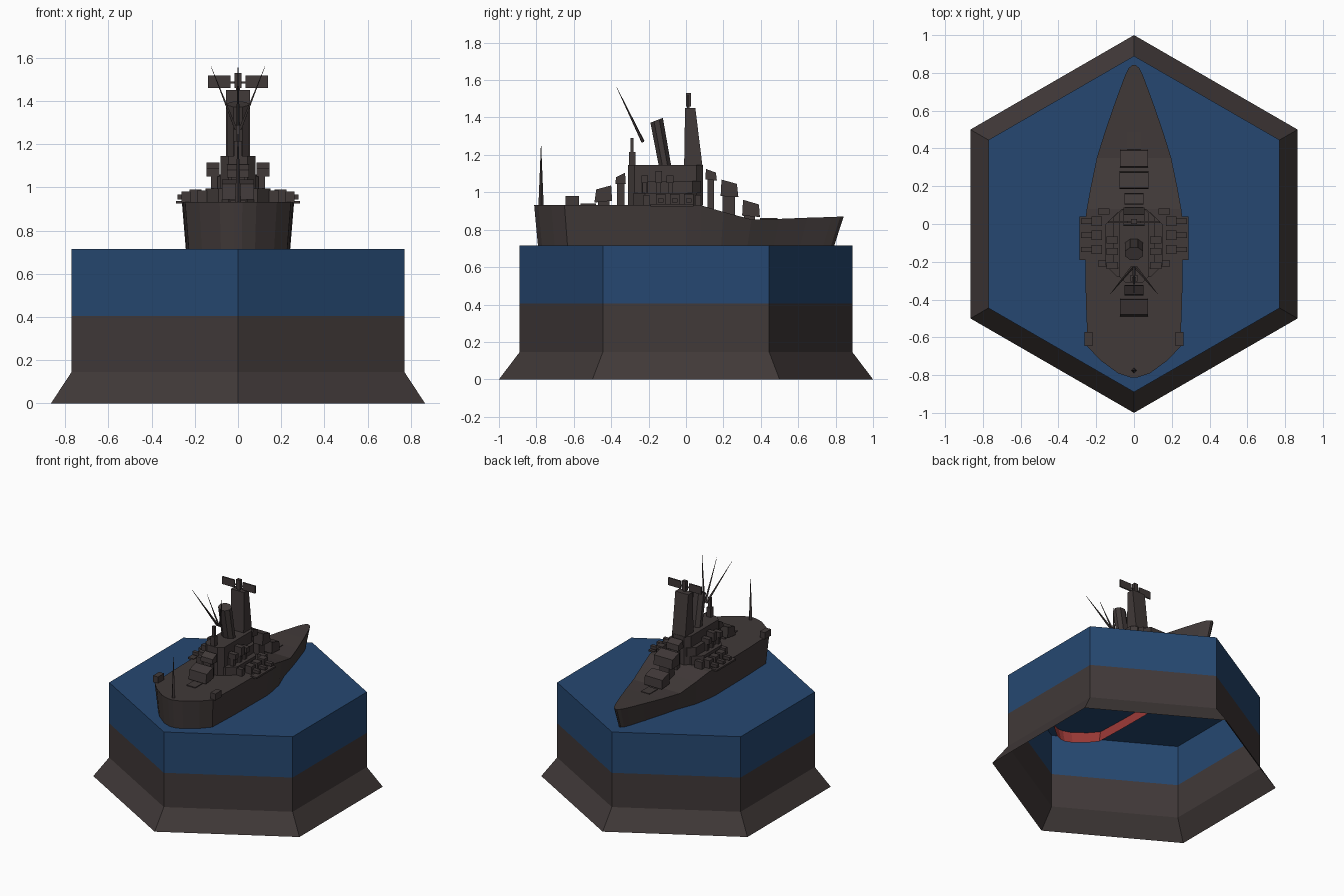
import bpy, bmesh, math
from mathutils import Vector

if "Cube" in bpy.data.objects:
    bpy.data.objects.remove(bpy.data.objects["Cube"])


def material(name, rgb):
    m = bpy.data.materials.new(name)
    m.diffuse_color = (*rgb, 1)
    m.use_nodes = True
    m.node_tree.nodes["Principled BSDF"].inputs["Base Color"].default_value = m.diffuse_color
    return m


GREY = material("dark grey", (0.052, 0.041, 0.040))
BLUE = material("sea blue", (0.019, 0.064, 0.165))
RED = material("hull red", (0.33, 0.042, 0.038))


def finish(name, bm, mats=(GREY,), rule=None):
    bmesh.ops.recalc_face_normals(bm, faces=bm.faces[:])
    if rule:
        for f in bm.faces:
            f.material_index = rule(f.calc_center_median())
    me = bpy.data.meshes.new(name)
    bm.to_mesh(me)
    bm.free()
    for m in mats:
        me.materials.append(m)
    ob = bpy.data.objects.new(name, me)
    bpy.context.collection.objects.link(ob)
    return ob


def loft(name, rings):
    """Closed solid through rings of equal point count."""
    bm = bmesh.new()
    vs = [[bm.verts.new(p) for p in r] for r in rings]
    n = len(rings[0])
    for a, b in zip(vs, vs[1:]):
        for i in range(n):
            j = (i + 1) % n
            bm.faces.new((a[i], a[j], b[j], b[i]))
    bm.faces.new(vs[0])
    bm.faces.new(vs[-1])
    return finish(name, bm)


def box(name, x0, x1, y0, y1, z0, z1):
    return loft(name, [[(x0, y0, z), (x1, y0, z), (x1, y1, z), (x0, y1, z)] for z in (z0, z1)])


def prism(name, profile, w0, w1=None):
    """(y, z) profile extruded across x; -w0..w0 or w0..w1."""
    a, b = (-w0, w0) if w1 is None else (w0, w1)
    return loft(name, [[(x, y, z) for y, z in profile] for x in (a, b)])


def rod(name, p, q, r0, r1, sides=6):
    p, q = Vector(p), Vector(q)
    rot = (q - p).to_track_quat('Z', 'Y')
    ring = lambda c, r: [c + rot @ Vector((r * math.cos(t), r * math.sin(t), 0))
                         for t in (2 * math.pi * i / sides for i in range(sides))]
    return loft(name, [ring(p, r0), ring(q, r1)])


# Hexagonal plinth: hollow shell, blue above, grey below, open underneath
bm = bmesh.new()
rings = [[bm.verts.new((r * math.sin(i * math.pi / 3), r * math.cos(i * math.pi / 3), z))
          for i in range(6)] for r, z in ((1, 0), (0.89, 0.145), (0.89, 0.405), (0.89, 0.715))]
for a, b in zip(rings, rings[1:]):
    for i in range(6):
        j = (i + 1) % 6
        bm.faces.new((a[i], a[j], b[j], b[i]))
bm.faces.new(rings[-1])
finish("sea_plinth", bm, (GREY, BLUE), lambda c: 1 if c.z > 0.405 else 0)

# Hull: stations of (y, half width, deck height), red below water, open bottom
stations = [(-0.812, 0.02, 0.933), (-0.79, 0.085, 0.933), (-0.72, 0.18, 0.933), (-0.65, 0.245, 0.933),
            (-0.4, 0.255, 0.933), (0.0, 0.26, 0.933), (0.08, 0.25, 0.93), (0.2, 0.228, 0.895),
            (0.35, 0.197, 0.855), (0.5, 0.15, 0.858), (0.65, 0.098, 0.864), (0.78, 0.05, 0.868),
            (0.825, 0.028, 0.87), (0.843, 0.008, 0.87)]
bm = bmesh.new()
grid = []
for y, w, z in stations:
    sy = 0.94 if y > 0 else 0.975
    fine = 0.93 if y < 0.3 else 0.8
    levels = [(w, y, z), (w * fine, y * sy, 0.715), (w * fine * 0.88, y * sy * 0.97, 0.62)]
    grid.append([[bm.verts.new((s * a, b, c)) for a, b, c in levels] for s in (-1, 1)])
for a, b in zip(grid, grid[1:]):
    bm.faces.new((a[0][0], a[1][0], b[1][0], b[0][0]))
    for s in (0, 1):
        for k in (0, 1):
            bm.faces.new((a[s][k], b[s][k], b[s][k + 1], a[s][k + 1]))
for e in (grid[0], grid[-1]):
    for k in (0, 1):
        bm.faces.new((e[0][k], e[1][k], e[1][k + 1], e[0][k + 1]))
finish("hull", bm, (GREY, RED), lambda c: 1 if c.z < 0.71 else 0)

# Main gun turrets on barbettes
prism("bow_turret_low", [(0.30, 0.875), (0.395, 0.868), (0.39, 0.935), (0.305, 0.96)], 0.073)
prism("bow_turret_mid", [(0.185, 0.98), (0.28, 0.975), (0.272, 1.045), (0.19, 1.068)], 0.077)
prism("bow_turret_high", [(0.103, 1.07), (0.165, 1.062), (0.16, 1.105), (0.107, 1.125)], 0.05)
prism("stern_turret", [(-0.49, 0.945), (-0.395, 0.955), (-0.40, 1.037), (-0.48, 1.015)], 0.073)
prism("stern_turret_high", [(-0.378, 1.045), (-0.322, 1.045), (-0.326, 1.105), (-0.374, 1.08)], 0.05)
box("low_barbette", -0.04, 0.04, 0.31, 0.37, 0.85, 0.88)
box("mid_barbette", -0.04, 0.04, 0.195, 0.262, 0.86, 0.985)
box("high_barbette", -0.03, 0.03, 0.115, 0.15, 0.90, 1.07)
box("stern_barbette", -0.04, 0.04, -0.47, -0.41, 0.93, 0.96)
box("stern_high_barbette", -0.03, 0.03, -0.37, -0.33, 0.93, 1.05)
box("bow_deck_plate", -0.037, 0.037, 0.395, 0.49, 0.855, 0.862)
box("stern_deck_plate", -0.037, 0.037, -0.565, -0.48, 0.932, 0.939)

# Superstructure: wide lower house and narrow upper house, both chamfered
def house(name, w, y0, y1, c, z0, z1):
    out = [(w, y0 + c), (w, y1 - c), (w - c, y1), (c - w, y1),
           (-w, y1 - c), (-w, y0 + c), (c - w, y0), (w - c, y0)]
    loft(name, [[(x, y, z) for x, y in out] for z in (z0, z1)])


house("lower_house", 0.15, -0.28, 0.06, 0.06, 0.93, 0.995)
house("middle_house", 0.11, -0.25, 0.08, 0.045, 0.995, 1.06)
house("upper_house", 0.08, -0.31, 0.09, 0.035, 0.93, 1.145)

# Side gun batteries, sponsons and stern lockers, on both sides
for s, side in ((1, "right"), (-1, "left")):
    prism(f"{side}_sponson", [(-0.19, 0.925), (0.04, 0.925), (0.04, 0.938), (-0.19, 0.938)], s * 0.24, s * 0.288)
    for i, y in enumerate((0.015, -0.06, -0.135)):
        box(f"{side}_gun_house_{i}", s * 0.17, s * 0.225, y - 0.025, y + 0.025, 0.93, 0.99)
        box(f"{side}_gun_barrel_{i}", s * 0.22, s * 0.28, y - 0.014, y + 0.014, 0.945, 0.968)
    for i, y in enumerate((-0.22, -0.145, -0.085)):
        box(f"{side}_upper_gun_{i}", s * 0.085, s * 0.145, y - 0.018, y + 0.018, 1.05, 1.115 if i == 1 else 1.09)
        box(f"{side}_upper_gun_base_{i}", s * 0.095, s * 0.125, y - 0.012, y + 0.012, 0.99, 1.05)
    for i, y in enumerate((0.065, -0.21)):
        box(f"{side}_deck_box_{i}", s * 0.13, s * 0.19, y - 0.016, y + 0.016, 0.93, 0.985)
    box(f"{side}_stern_locker", s * 0.22, s * 0.262, -0.645, -0.572, 0.93, 0.98)
    box(f"{side}_radar_panel", s * 0.035, s * 0.138, 0.006, 0.016, 1.46, 1.517)
    rod(f"{side}_antenna", (s * 0.01, -0.23, 1.27), (s * 0.125, -0.37, 1.56), 0.009, 0.001, 4)

# Tower, rangefinder and funnel
loft("tower", [[(x * 0.055, y, z) for x, y in ((-1, a), (1, a), (1, b), (-1, b))]
               for a, b, z in ((-0.01, 0.088, 1.14), (-0.005, 0.05, 1.45))])
box("rangefinder_post", -0.01, 0.01, 0.006, 0.02, 1.44, 1.47)
box("rangefinder", -0.016, 0.016, 0.0, 0.026, 1.46, 1.53)
box("radar_arm", -0.04, 0.04, 0.008, 0.014, 1.48, 1.49)
oct8 = [(math.cos(t), math.sin(t)) for t in (math.pi / 8 + i * math.pi / 4 for i in range(8))]
loft("funnel", [[(0.052 * x, yc + 0.036 * y, z + 0.014 * y * k) for x, y in oct8]
                for yc, z, k in ((-0.112, 1.14, 0), (-0.157, 1.385, 1))])

# Rear mast, centre antenna and stern flagstaff
box("mast_base", -0.018, 0.018, -0.305, -0.27, 1.14, 1.215)
box("mast_top", -0.01, 0.01, -0.298, -0.28, 1.215, 1.29)
rod("centre_antenna", (0, -0.23, 1.27), (0, -0.37, 1.56), 0.009, 0.001, 4)
rod("flagstaff", (0, -0.775, 0.93), (0, -0.775, 1.25), 0.014, 0.001, 4)
